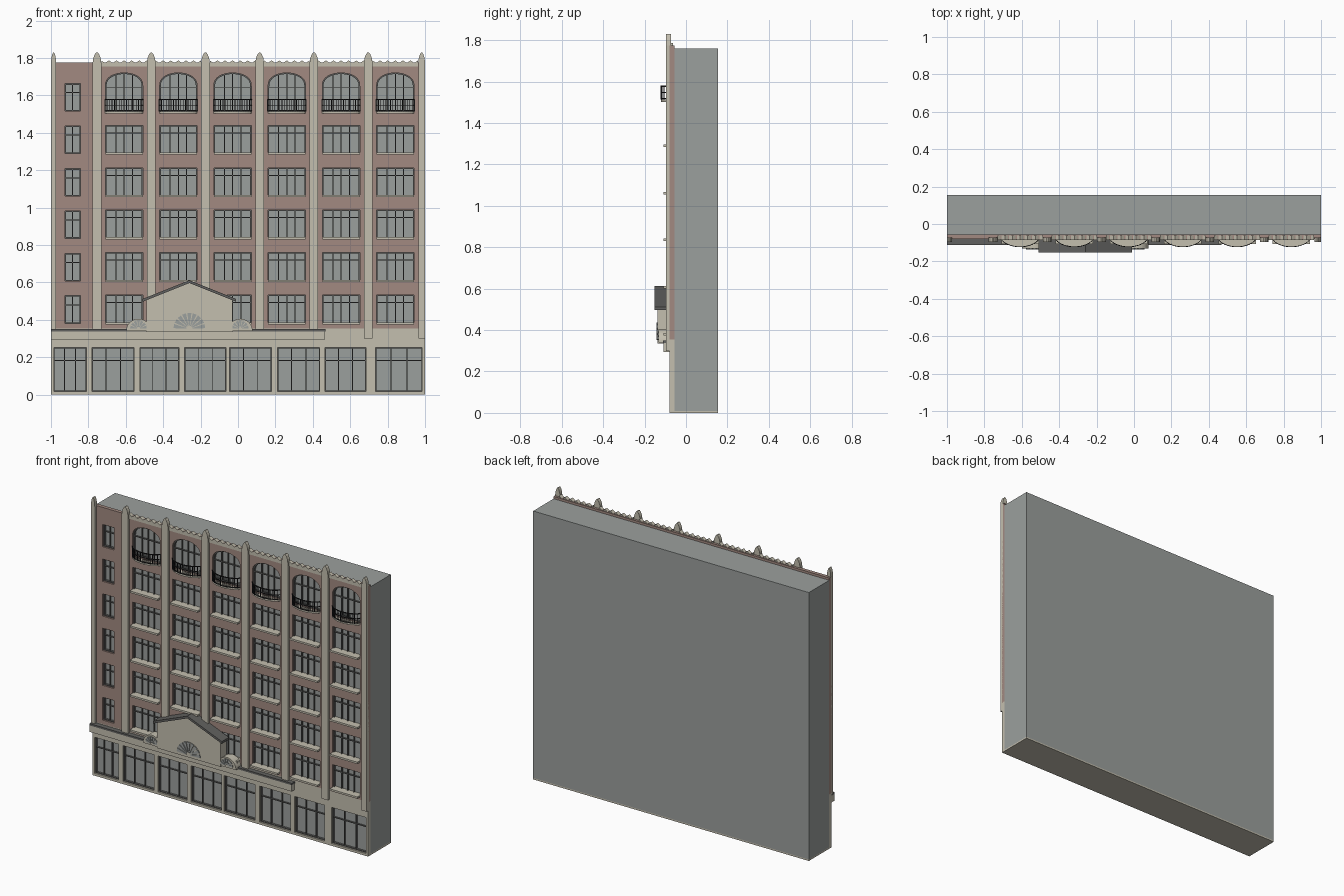
import bpy, bmesh, math
from mathutils import Matrix, Vector

cube = bpy.data.objects.get("Cube")
if cube:
    bpy.data.objects.remove(cube, do_unlink=True)


def material(name, r, g, b):
    m = bpy.data.materials.new(name)
    m.use_nodes = True
    m.diffuse_color = (r, g, b, 1)
    m.node_tree.nodes["Principled BSDF"].inputs["Base Color"].default_value = (r, g, b, 1)
    return m


GLASS = material("grey glass", 0.33, 0.35, 0.34)
BRICK = material("brown brick", 0.36, 0.255, 0.22)
CREAM = material("cream stone", 0.55, 0.52, 0.43)
FRAME = material("dark grey frame", 0.12, 0.12, 0.115)
IRON = material("black iron", 0.015, 0.015, 0.016)


def plate(name, loops, near, far, mat, plan=False):
    """Extrude an outline with holes: x-z outlines along y, plan outlines along z."""
    cu = bpy.data.curves.new(name, "CURVE")
    cu.dimensions, cu.fill_mode = "2D", "BOTH"
    cu.extrude = abs(far - near) / 2
    for loop in loops:
        s = cu.splines.new("POLY")
        s.points.add(len(loop) - 1)
        for p, (a, b) in zip(s.points, loop):
            p.co = (a, b, 0, 1)
        s.use_cyclic_u = True
    temp = bpy.data.objects.new(name, cu)
    bpy.context.collection.objects.link(temp)
    bpy.context.view_layer.update()
    mesh = bpy.data.meshes.new_from_object(temp.evaluated_get(bpy.context.evaluated_depsgraph_get()))
    bpy.data.objects.remove(temp, do_unlink=True)
    mid = (near + far) / 2
    if plan:
        mesh.transform(Matrix.Translation((0, 0, mid)))
    else:
        mesh.transform(Matrix.Translation((0, mid, 0)) @ Matrix.Rotation(math.pi / 2, 4, "X"))
    bm = bmesh.new()
    bm.from_mesh(mesh)
    bmesh.ops.remove_doubles(bm, verts=bm.verts, dist=1e-5)
    bmesh.ops.recalc_face_normals(bm, faces=bm.faces)
    for f in bm.faces:
        f.smooth = False
    bm.to_mesh(mesh)
    bm.free()
    mesh.materials.clear()
    mesh.materials.append(mat)
    ob = bpy.data.objects.new(name, mesh)
    bpy.context.collection.objects.link(ob)
    return ob


def boxes(name, specs, mat):
    """One object made of boxes given as (x0, x1, y0, y1, z0, z1)."""
    bm = bmesh.new()
    for x0, x1, y0, y1, z0, z1 in specs:
        place = Matrix.Translation(((x0 + x1) / 2, (y0 + y1) / 2, (z0 + z1) / 2))
        size = Matrix.Diagonal((x1 - x0, y1 - y0, z1 - z0, 1))
        bmesh.ops.create_cube(bm, size=1, matrix=place @ size)
    mesh = bpy.data.meshes.new(name)
    bm.to_mesh(mesh)
    bm.free()
    mesh.materials.append(mat)
    ob = bpy.data.objects.new(name, mesh)
    bpy.context.collection.objects.link(ob)
    return ob


def rect(x0, x1, z0, z1):
    return [(x0, z0), (x1, z0), (x1, z1), (x0, z1)]


def arched(x0, x1, z0, spring, top):
    c, r = (x0 + x1) / 2, (x1 - x0) / 2
    arc = [math.pi * i / 16 for i in range(17)]
    return [(x0, z0), (x1, z0)] + [(c + r * math.cos(t), spring + (top - spring) * math.sin(t) ** 0.8)
                                   for t in arc]


def half_disc(cx, z, r, n=20):
    return [(cx + r * math.cos(math.pi * i / n), z + r * math.sin(math.pi * i / n)) for i in range(n + 1)]


def window_bars(x0, x1, z0, z1, splits, transom, w=0.005):
    """Mullions and a transom for one window."""
    y0, y1 = -0.066, -0.054
    bars = [(x0, x1, y0, y1, z0 + (z1 - z0) * transom, z0 + (z1 - z0) * transom + w)]
    for s in splits:
        x = x0 + (x1 - x0) * s
        bars.append((x - w / 2, x + w / 2, y0, y1, z0, z1))
    return bars


# Main block and base slab
boxes("building_block", [(-1, 1, -0.056, 0.155, 0.01, 1.76)], GLASS)
boxes("base_slab", [(-1, 1, -0.08, 0.155, 0, 0.01)], CREAM)

# Layout of bays and floors
pilaster_x = [-0.754 + 0.29 * i for i in range(6)] + [0.696]
bay_x = [-0.609 + 0.29 * i for i in range(6)]
floors = [(0.378, 0.534), (0.606, 0.76), (0.834, 0.987), (1.06, 1.212), (1.288, 1.44)]
HALF = 0.1

# Brick wall with window openings, frames and sills
openings, bars, sills = [], [], []
for z0, z1 in floors + [(1.515, 1.667)]:
    openings.append(rect(-0.926, -0.842, z0 + 0.002, z1 - 0.004))
    bars += window_bars(-0.926, -0.842, z0, z1 - 0.005, [0.5], 0.66)
for x in bay_x:
    for z0, z1 in floors:
        openings.append(rect(x - HALF, x + HALF, z0, z1))
        bars += window_bars(x - HALF, x + HALF, z0, z1, [0.28, 0.5, 0.72], 0.72)
        sills.append((x - HALF, x + HALF, -0.108, -0.056, z0 - 0.004, z0 + 0.008))
    openings.append(arched(x - HALF, x + HALF, 1.515, 1.65, 1.72))
    bars += window_bars(x - HALF, x + HALF, 1.515, 1.714, [0.28, 0.5, 0.72], 0.62)
plate("brick_wall", [rect(-1, 1, 0.355, 1.775)] + openings, -0.08, -0.056, BRICK)
boxes("window_bars", bars, FRAME)
boxes("window_sills", sills, CREAM)


def rim(name, outlines, width, near):
    """Thin frame lining each opening."""
    loops = []
    for o in outlines:
        xs, zs = [p[0] for p in o], [p[1] for p in o]
        c, d = (min(xs) + max(xs)) / 2, (min(zs) + max(zs)) / 2
        kx, kz = 1 - 2 * width / (max(xs) - min(xs)), 1 - 2 * width / (max(zs) - min(zs))
        loops += [o, [(c + (x - c) * kx, d + (z - d) * kz) for x, z in o]]
    plate(name, loops, near, -0.055, FRAME)


rim("window_frames", openings, 0.006, -0.07)

# Shop storey with large panes
shop_x = [(-0.985, -0.81), (-0.78, -0.555), (-0.525, -0.315), (-0.285, -0.065),
          (-0.045, 0.18), (0.212, 0.437), (0.465, 0.685), (0.735, 0.985)]
shop = [rect(a, b, 0.016, 0.252) for a, b in shop_x]
plate("shop_wall", [rect(-1, 1, 0, 0.357)] + shop, -0.08, -0.056, CREAM)
rim("shop_frames", shop, 0.005, -0.07)
shop_bars = []
for a, b in shop_x:
    shop_bars += window_bars(a, b, 0.016, 0.252, [0.33, 0.67], 0.7)
boxes("shop_bars", shop_bars, FRAME)

# Pilasters with pointed tips
tip = [(1, 1.775), (0.85, 1.8), (0.5, 1.82), (0.15, 1.83)]
for x, w in [(-0.986, 0.014)] + [(p, 0.023) for p in pilaster_x[:-1]] + [(0.696, 0.023), (0.982, 0.018)]:
    outline = [(x - w, 0.3), (x + w, 0.3)] + [(x + w * k, z) for k, z in tip]
    outline += [(x - w * k, z) for k, z in reversed(tip)]
    plate("pilaster", [outline], -0.096, -0.072, CREAM)

# Scalloped cornice and curved balcony for each bay


def bow(x, half, base, depth, n=16):
    return [(x + half * (2 * i / n - 1), base - depth * (1 - (2 * i / n - 1) ** 2) ** 0.7) for i in range(n + 1)]


for x in bay_x:
    wave = [(x + 0.122 * (1 - i / 12), 1.78 + 0.007 * math.cos(i * math.pi / 2)) for i in range(25)]
    plate("cornice", [[(x - 0.122, 1.755), (x + 0.122, 1.755)] + wave], -0.086, -0.062, CREAM)
    plate("balcony_floor", [bow(x, 0.105, -0.075, 0.045)], 1.503, 1.513, CREAM, plan=True)
    outer, inner = bow(x, 0.103, -0.08, 0.044), bow(x, 0.099, -0.08, 0.04)
    for z, h in [(1.516, 0.004), (1.545, 0.004), (1.575, 0.006)]:
        plate("balcony_rail", [outer + inner[::-1]], z, z + h, IRON, plan=True)
    posts = [(a - 0.0018, a + 0.0018, b, b + 0.0036, 1.513, 1.578) for a, b in outer]
    boxes("balcony_posts", posts, IRON)

# Canopy fascia over the shops
boxes("canopy_fascia", [(-1, 0.465, -0.108, -0.075, 0.294, 0.338)], CREAM)
boxes("canopy_cap", [(-1, 0.468, -0.112, -0.075, 0.338, 0.35)], FRAME)

# Entrance gable with pitched roof
GX = -0.26
plate("entrance_gable", [[(GX - 0.23, 0.335), (GX + 0.23, 0.335), (GX + 0.23, 0.505),
                          (GX, 0.6), (GX - 0.23, 0.505)]], -0.138, -0.075, CREAM)
plate("gable_roof", [[(GX - 0.25, 0.497), (GX, 0.597), (GX + 0.25, 0.497), (GX + 0.25, 0.512),
                      (GX, 0.612), (GX - 0.25, 0.512)]], -0.153, -0.08, FRAME)


# Fan ornaments


def fan(name, cx, z, r, n, near):
    blades = []
    for i in range(n):
        a, b = math.pi * (i + 0.12) / n, math.pi * (i + 0.88) / n
        blades.append([(cx + k * r * math.cos(t), z + k * r * math.sin(t))
                       for k, t in [(0.2, a), (1, a), (1, b), (0.2, b)]])
    plate(name, blades, near, near + 0.008, GLASS)


fan("entrance_fan", GX, 0.352, 0.085, 9, -0.143)
for x in (GX - 0.272, GX + 0.272):
    plate("side_lunette", [half_disc(x, 0.34, 0.066)], -0.132, -0.075, CREAM)
    fan("side_fan", x, 0.352, 0.045, 7, -0.137)
